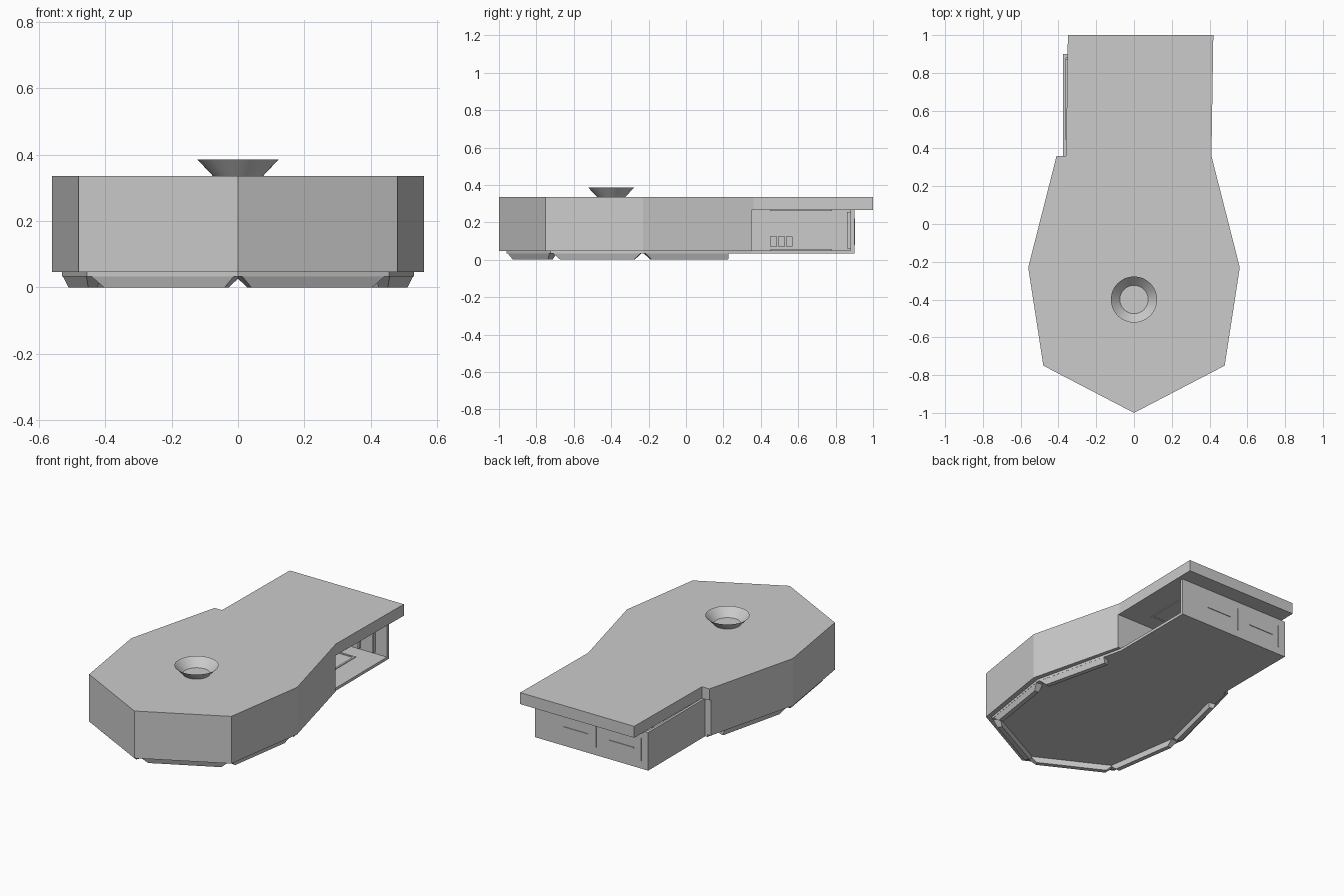
import bpy, bmesh, math
from mathutils import Vector

if "Cube" in bpy.data.objects:
    bpy.data.objects.remove(bpy.data.objects["Cube"])

grey = bpy.data.materials.new("light grey")
grey.use_nodes = True
grey.diffuse_color = (0.6, 0.6, 0.6, 1)
grey.node_tree.nodes["Principled BSDF"].inputs["Base Color"].default_value = (0.6, 0.6, 0.6, 1)


def finish(name, bm):
    bmesh.ops.recalc_face_normals(bm, faces=bm.faces)
    mesh = bpy.data.meshes.new(name)
    bm.to_mesh(mesh)
    bm.free()
    mesh.materials.append(grey)
    obj = bpy.data.objects.new(name, mesh)
    bpy.context.collection.objects.link(obj)
    return obj


def loft(name, low, high):
    """Closed solid between two matching 3D loops."""
    bm = bmesh.new()
    a = [bm.verts.new(p) for p in low]
    b = [bm.verts.new(p) for p in high]
    bm.faces.new(a)
    bm.faces.new(b)
    for i in range(len(a)):
        j = (i + 1) % len(a)
        bm.faces.new((a[i], a[j], b[j], b[i]))
    return finish(name, bm)


def prism(name, outline, z0, z1):
    return loft(name, [(x, y, z0) for x, y in outline], [(x, y, z1) for x, y in outline])


def box(name, x, y, z):
    return prism(name, [(x[0], y[0]), (x[1], y[0]), (x[1], y[1]), (x[0], y[1])], *z)


def frame(name, x, y, z, axis, t=0.006):
    """Thin rectangular border lying across the given axis."""
    span = [x, y, z]
    u, v = [i for i in range(3) if i != axis]
    for along, across in ((u, v), (v, u)):
        for k, edge in enumerate(span[across]):
            s = list(span)
            s[across] = (edge - t * k, edge - t * k + t)
            box(f"{name}_{along}_{k}", *s)


# Hull with the overhanging roof, cut away beneath at the rear
hull = prism("hull", [(0, -1), (0.48, -0.75), (0.56, -0.23), (0.41, 0.36), (0.42, 1),
                      (-0.35, 1), (-0.36, 0.36), (-0.41, 0.36), (-0.56, -0.23), (-0.48, -0.75)],
             0.047, 0.335)
cutter = box("cutter", (-1, 1), (0.35, 1.2), (-0.1, 0.265))
cutter.hide_render = True
cut = hull.modifiers.new("cut", "BOOLEAN")
cut.operation, cut.object, cut.solver = "DIFFERENCE", cutter, "EXACT"
graph = bpy.context.evaluated_depsgraph_get()
cut_mesh = bpy.data.meshes.new_from_object(hull.evaluated_get(graph))
hull.modifiers.clear()
hull.data = cut_mesh
bpy.data.objects.remove(cutter)

# Base plate and bay walls; the left side stays open
prism("base_plate", [(0, -0.96), (0.455, -0.725), (0.53, -0.23), (0.39, 0.35), (0.39, 0.9),
                     (-0.375, 0.9), (-0.375, 0.35), (-0.39, 0.35), (-0.53, -0.23), (-0.455, -0.725)],
      0.033, 0.05)
box("right_wall", (-0.375, -0.36), (0.35, 0.9), (0.05, 0.265))
box("back_wall", (-0.36, 0.39), (0.88, 0.9), (0.05, 0.265))

# Raised seams on the outside of the back wall
for x in (-0.33, -0.025):
    box("back_seam_upright", (x, x + 0.005), (0.9, 0.904), (0.08, 0.22))
for x in (-0.28, 0.03):
    box("back_seam_level", (x, x + 0.17), (0.9, 0.904), (0.145, 0.15))

# Fittings on the inner right wall
wall = (-0.36, -0.352)
frame("wall_frame", wall, (0.44, 0.87), (0.062, 0.255), 0)
box("notice_plate", wall, (0.64, 0.72), (0.14, 0.205))
box("notice_top", wall, (0.61, 0.76), (0.235, 0.241))
box("notice_side", wall, (0.61, 0.616), (0.1, 0.235))
for i in range(3):
    y = 0.45 + i * 0.042
    box("locker", (-0.36, -0.33), (y, y + 0.036), (0.07, 0.125))
    box("locker_rail", wall, (y, y + 0.008), (0.14, 0.215))
    box("locker_shelf", wall, (0.485, 0.54), (0.145 + i * 0.03, 0.155 + i * 0.03))

# Ribs on the inner back wall, borders on floor and ceiling
for i in range(7):
    x = -0.3 + i * 0.1
    box("back_rib", (x, x + 0.012), (0.862, 0.88), (0.06, 0.255))
frame("floor_border", (-0.2, 0.25), (0.45, 0.78), (0.05, 0.054), 2, 0.012)
frame("ceiling_border", (-0.2, 0.25), (0.45, 0.78), (0.261, 0.265), 2, 0.012)


# Tapered skids under the edges of the base plate
def skid(name, start, end, side, taper_end=0.04):
    a, b = Vector((*start, 0)), Vector((*end, 0))
    d = (b - a).normalized()
    n = Vector((-d.y, d.x, 0))
    a, b = a + d * 0.012, b - d * 0.012
    top = [a, b, b + n * 0.045, a + n * 0.045]
    c, e = a + d * 0.04, b - d * taper_end
    bottom = [c + n * 0.012, e + n * 0.012, e + n * 0.04, c + n * 0.04]
    place = lambda pts, z: [(p.x * side, p.y, z) for p in pts]
    loft(name, place(bottom, 0), place(top, 0.036))


for side, label in ((1, "left"), (-1, "right")):
    skid(label + "_nose_skid", (0, -0.96), (0.455, -0.725), side)
    skid(label + "_middle_skid", (0.455, -0.725), (0.53, -0.23), side)
    skid(label + "_rear_skid", (0.53, -0.23), (0.417, 0.24), side, 0)

# Open flared funnel on the roof
bm = bmesh.new()
bmesh.ops.create_cone(bm, cap_ends=False, segments=48, radius1=0.075, radius2=0.122, depth=0.05)
bmesh.ops.translate(bm, verts=bm.verts, vec=(0, -0.4, 0.36))
funnel = finish("roof_funnel", bm)
for face in funnel.data.polygons:
    face.use_smooth = True
